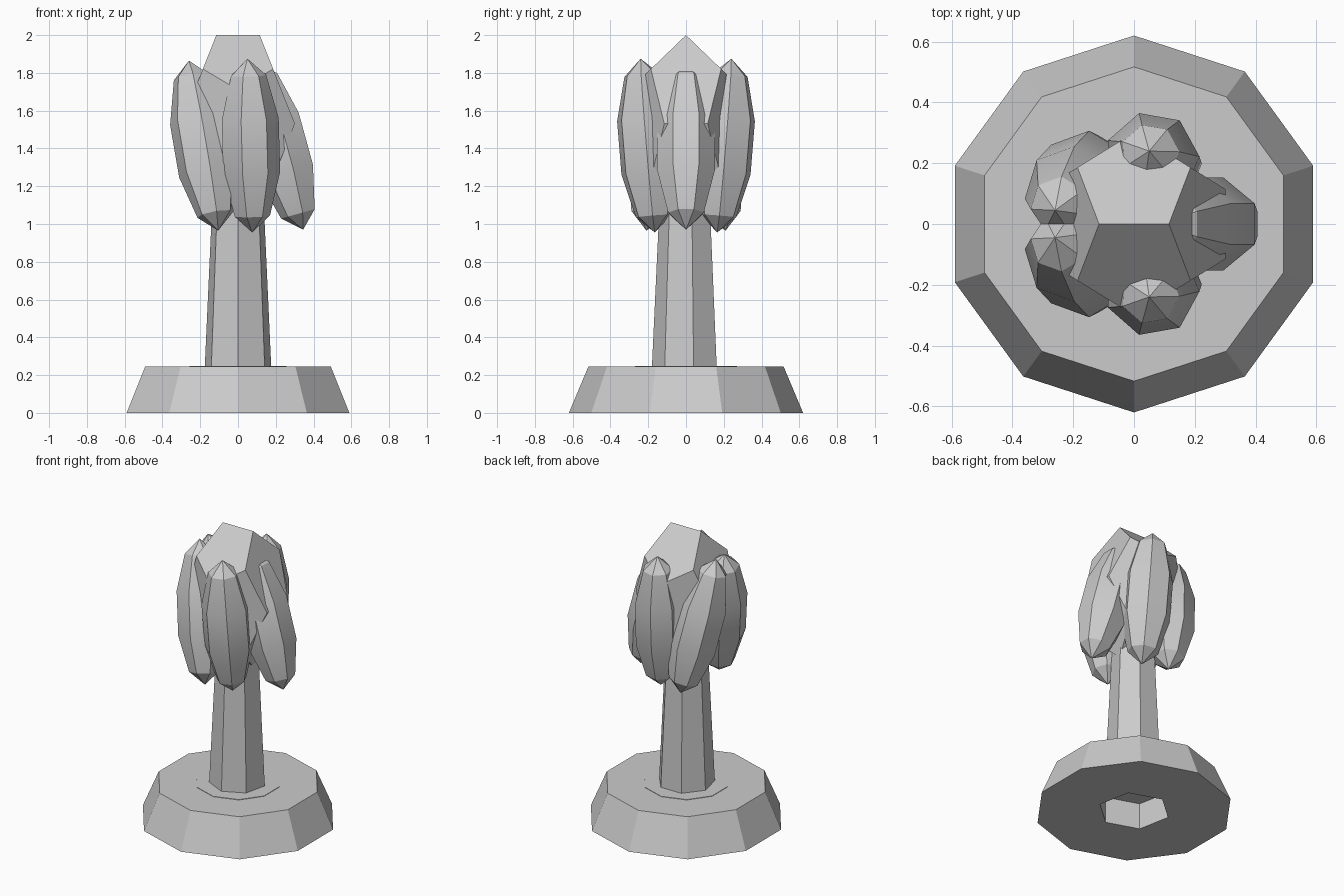
import bpy, bmesh, math
from mathutils import Vector, Matrix

if "Cube" in bpy.data.objects:
    bpy.data.objects.remove(bpy.data.objects["Cube"])

stone = bpy.data.materials.new("pale_grey")
stone.use_nodes = True
grey = (0.6, 0.6, 0.6, 1)
stone.diffuse_color = grey
stone.node_tree.nodes["Principled BSDF"].inputs["Base Color"].default_value = grey


def add_object(name, bm):
    bmesh.ops.recalc_face_normals(bm, faces=bm.faces)
    mesh = bpy.data.meshes.new(name)
    bm.to_mesh(mesh)
    bm.free()
    mesh.materials.append(stone)
    obj = bpy.data.objects.new(name, mesh)
    bpy.context.collection.objects.link(obj)
    return obj


def select_only(obj):
    bpy.ops.object.select_all(action='DESELECT')
    obj.select_set(True)
    bpy.context.view_layer.objects.active = obj


def prism(name, sides, r_low, r_high, z_low, z_high, first_angle):
    """Tapered prism with its first corner at the given angle in degrees."""
    bm = bmesh.new()
    rings = []
    for r, z in ((r_low, z_low), (r_high, z_high)):
        angles = [math.radians(first_angle) + math.tau * i / sides for i in range(sides)]
        rings.append([bm.verts.new((r * math.cos(a), r * math.sin(a), z)) for a in angles])
        bm.faces.new(rings[-1])
    low, high = rings
    for i in range(sides):
        j = (i + 1) % sides
        bm.faces.new((low[i], low[j], high[j], high[i]))
    return add_object(name, bm)


def pod(name, top, bottom, facing):
    """Seven-sided spindle between two tips, with a flat side facing outward."""
    top, bottom = Vector(top), Vector(bottom)
    axis = (top - bottom).normalized()
    a = math.radians(facing)
    out = Vector((math.cos(a), math.sin(a), 0))
    out = (out - axis * out.dot(axis)).normalized()
    side = axis.cross(out)
    turn = Matrix((out, side, axis)).transposed().to_4x4()
    half = (top - bottom).length / 2
    bm = bmesh.new()
    bmesh.ops.create_uvsphere(bm, u_segments=7, v_segments=5, radius=1)
    # Roll so that a flat side, not a corner, points along the local x axis
    ring = max(bm.verts, key=lambda v: v.co.xy.length).co
    roll = Matrix.Rotation(math.pi / 7 - math.atan2(ring.y, ring.x), 4, 'Z')
    size = Matrix.Diagonal((0.165, 0.165, half, 1))
    bm.transform(Matrix.Translation((top + bottom) / 2) @ turn @ size @ roll)
    obj = add_object(name, bm)
    select_only(obj)
    bpy.ops.object.shade_smooth_by_angle(angle=math.radians(30))


# Ten-sided plinth with a six-sided socket underneath
base = prism("base", 10, 0.62, 0.517, 0, 0.245, 90)
cutter = prism("socket_cutter", 6, 0.227, 0.227, -0.1, 0.18, 41)
cutter.hide_render = True
socket = base.modifiers.new("socket", 'BOOLEAN')
socket.operation = 'DIFFERENCE'
socket.solver = 'EXACT'
socket.object = cutter
select_only(base)
bpy.ops.object.modifier_apply(modifier="socket")
bpy.data.objects.remove(cutter)

# Thin collar and stem
prism("collar", 10, 0.27, 0.27, 0.22, 0.248, 90)
prism("stem", 7, 0.182, 0.131, 0.21, 1.3, -90)

# Core: a dodecahedron stretched upward, resting on an edge
phi = (1 + math.sqrt(5)) / 2
signs = (-1, 1)
bm = bmesh.new()
corners = [(x, y, z) for x in signs for y in signs for z in signs]
for p in signs:
    for q in signs:
        corners += [(p / phi, 0, q * phi), (p * phi, q / phi, 0), (0, p * phi, q / phi)]
for x, y, z in corners:
    bm.verts.new((x * 0.186, y * 0.186, z * 0.29 + 2 - phi * 0.29))
bmesh.ops.convex_hull(bm, input=bm.verts)
bmesh.ops.dissolve_limit(bm, angle_limit=math.radians(2), verts=bm.verts, edges=bm.edges)
add_object("core", bm)

# Ring of five pods
pod("left_pod", (0.10, 0, 1.86), (0.345, 0, 0.97), 0)
for s, end in ((-1, "front"), (1, "back")):
    pod(end + "_pod", (0.05, s * 0.24, 1.875), (0.075, s * 0.165, 0.955), s * 80)
    pod("right_" + end + "_pod", (-0.26, s * 0.045, 1.865), (-0.105, s * 0.21, 0.965), s * 163)
